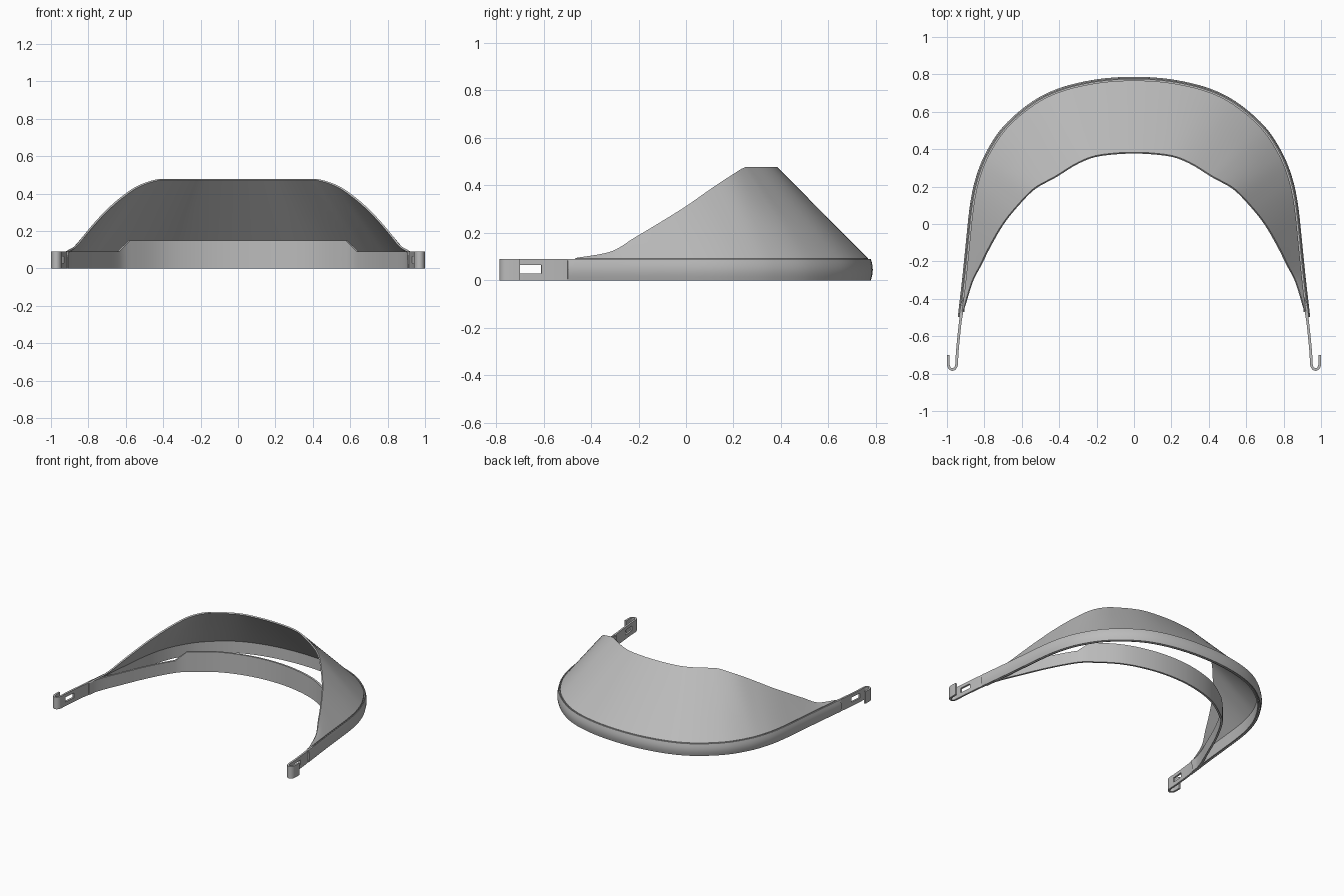
import bpy, bmesh, math
from mathutils import Vector

cube = bpy.data.objects.get("Cube")
if cube:
    bpy.data.objects.remove(cube)

grey = bpy.data.materials.new("matte grey plastic")
grey.use_nodes = True
GREY = (0.5, 0.5, 0.5, 1)
grey.diffuse_color = GREY
grey.node_tree.nodes["Principled BSDF"].inputs["Base Color"].default_value = GREY


def smooth_path(half, steps):
    """Mirror a half path across x = 0 and run a smooth curve through it."""
    half = [Vector(p) for p in half]
    mirrored = [Vector((-p.x, *p[1:])) for p in half[:0:-1]]
    pts = mirrored + half
    out = []
    for i in range(len(pts) - 1):
        a, b = pts[max(i - 1, 0)], pts[i]
        c, d = pts[i + 1], pts[min(i + 2, len(pts) - 1)]
        # tangents scaled to the local spacing keep uneven points smooth
        l0, l1, l2 = (b - a).length, (c - b).length, (d - c).length
        m0 = (c - a) * (l1 / (l0 + l1))
        m1 = (d - b) * (l1 / (l1 + l2))
        for k in range(steps):
            t = k / steps
            out.append(b * (2*t**3 - 3*t**2 + 1) + m0 * (t**3 - 2*t**2 + t)
                       + c * (3*t**2 - 2*t**3) + m1 * (t**3 - t**2))
    return out + [pts[-1]]


def grid_object(name, columns, thickness=0, closed=False, skip=None):
    """Skin neighbouring columns of points; skip(a, b) leaves holes."""
    bm = bmesh.new()
    cols = [[bm.verts.new(p) for p in col] for col in columns]
    n = len(cols[0])
    for a, b in zip(cols, cols[1:]):
        for j in range(n if closed else n - 1):
            k = (j + 1) % n
            quad = (a[j], b[j], b[k], a[k])
            if not (skip and skip(j, (a[j].co + b[j].co) / 2)):
                bm.faces.new(quad)
    if closed:
        bm.faces.new(cols[0])
        bm.faces.new(cols[-1][::-1])
    bmesh.ops.remove_doubles(bm, verts=bm.verts, dist=0.0002)
    bmesh.ops.recalc_face_normals(bm, faces=bm.faces)
    mesh = bpy.data.meshes.new(name)
    bm.to_mesh(mesh)
    bm.free()
    mesh.materials.append(grey)
    obj = bpy.data.objects.new(name, mesh)
    bpy.context.collection.objects.link(obj)
    if thickness:
        mod = obj.modifiers.new("thickness", "SOLIDIFY")
        mod.thickness = thickness
        mod.offset = 0
        mod.use_even_offset = True
    bpy.ops.object.select_all(action="DESELECT")
    obj.select_set(True)
    bpy.context.view_layer.objects.active = obj
    if thickness:
        bpy.ops.object.modifier_apply(modifier="thickness")
    bpy.ops.object.shade_smooth_by_angle(angle=math.radians(35))
    return obj


BAND = 0.09

# Headband: raised brow, slotted arms, ends curled outward into hooks
head_half = [(0, .43), (.2, .41), (.4, .345), (.58, .225), (.64, .165),
             (.74, -.01), (.83, -.21), (.9, -.38), (.925, -.5), (.938, -.61),
             (.946, -.7), (.949, -.755), (.958, -.772), (.971, -.778),
             (.984, -.772), (.992, -.755), (.993, -.7)]


def brow_top(x):
    return BAND + 0.06 * min(max((0.64 - abs(x)) / 0.06, 0), 1)


def in_slot(row, p):
    return row == 1 and -0.7 < p.y < -0.61 and abs(p.x) < 0.96


head_columns = [[(p.x, p.y, z) for z in (0, .03, .065, brow_top(p.x))]
                for p in smooth_path(head_half, 6)]
grid_object("headband", head_columns, thickness=0.014, skip=in_slot)

# Visor: upright wall below, sloped sheet ruled up to the cut edge
base_half = [(0, .762), (.2, .748), (.39, .703), (.53, .634), (.68, .505),
             (.775, .36), (.825, .23), (.852, .1), (.874, -.1), (.889, -.25),
             (.9, -.35), (.914, -.47)]
edge_half = [(0, .38, .475), (.12, .374, .475), (.22, .358, .475),
             (.31, .32, .475), (.42, .252, .475), (.53, .19, .44),
             (.62, .1, .38), (.7, 0, .31), (.77, -.12, .235),
             (.82, -.22, .175), (.865, -.31, .12), (.908, -.45, .092)]
base = smooth_path(base_half, 6)
edge = smooth_path(edge_half, 6)
visor_columns = []
for b, e in zip(base, edge):
    foot = Vector((b.x, b.y, BAND))
    e.z = min(e.z, 0.475)
    visor_columns.append([(b.x, b.y, 0), foot, foot.lerp(e, .33),
                          foot.lerp(e, .67), e])
grid_object("visor", visor_columns, thickness=0.01)

# Outer rim: bulged strip around the wall, joined to it by a recessed web
rail = smooth_path(base_half + [(.917, -.5)], 6)


def sweep(name, profile):
    columns = []
    for i, p in enumerate(rail):
        t = rail[min(i + 1, len(rail) - 1)] - rail[max(i - 1, 0)]
        out = Vector((-t.y, t.x)).normalized()
        columns.append([(*(p + out * d), z) for d, z in profile])
    grid_object(name, columns, closed=True)


sweep("outer_rim", [(.011, 0), (.017, 0), (.021, .015), (.024, .03),
                    (.025, .045), (.024, .06), (.021, .075), (.017, BAND),
                    (.011, BAND)])
sweep("rim_web", [(.002, .035), (.014, .035), (.014, .055), (.002, .055)])
